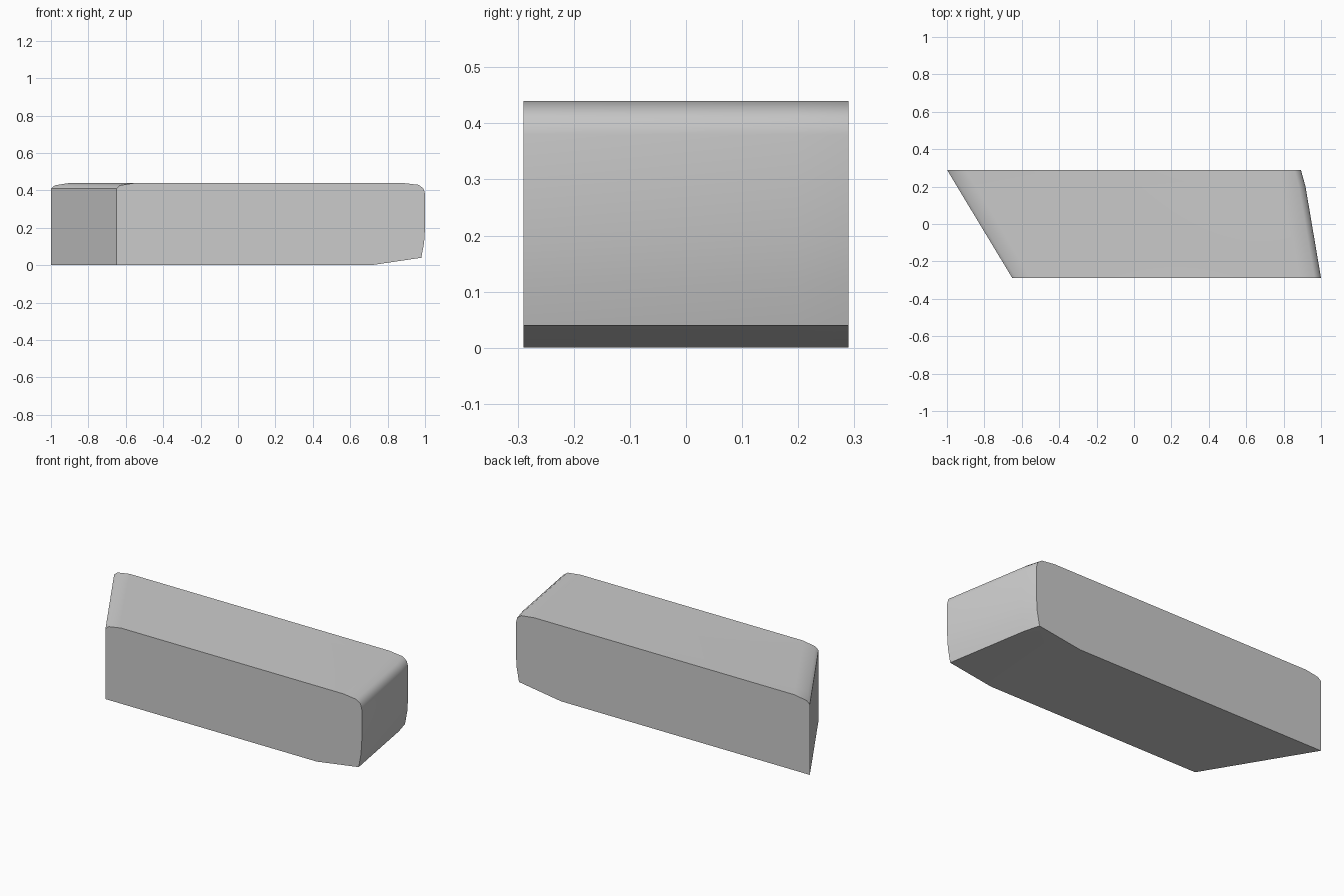
import bpy
import bmesh

cube = bpy.data.objects.get("Cube")
if cube:
    bpy.data.objects.remove(cube, do_unlink=True)

grey = bpy.data.materials.new("plain_grey")
grey.use_nodes = True
colour = (0.6, 0.6, 0.6, 1)
grey.diffuse_color = colour
grey.node_tree.nodes["Principled BSDF"].inputs["Base Color"].default_value = colour

# Outline as (end, inset from that end, height): rounded top, cut-up lower right
OUTLINE = [
    ("left", 0, 0), ("right", 0.29, 0), ("right", 0.02, 0.04),
    ("right", 0.005, 0.12), ("right", 0, 0.2), ("right", 0, 0.38),
    ("right", 0.008, 0.41), ("right", 0.035, 0.43), ("right", 0.12, 0.44),
    ("left", 0.1, 0.44), ("left", 0.02, 0.427), ("left", 0, 0.41),
]

# Cross-sections from front to back: depth, left end, right end
SECTIONS = [(-0.29, -0.65, 1.0), (0.2, -0.946, 0.917), (0.29, -1.0, 0.892)]


def section_ring(bm, y, left, right):
    return [bm.verts.new((left + inset if end == "left" else right - inset, y, z))
            for end, inset, z in OUTLINE]


# Loft the sections into one slanted block
bm = bmesh.new()
rings = [section_ring(bm, *s) for s in SECTIONS]
n = len(OUTLINE)
for a, b in zip(rings, rings[1:]):
    for i in range(n):
        j = (i + 1) % n
        bm.faces.new((a[i], a[j], b[j], b[i]))
bm.faces.new(rings[0])
bm.faces.new(rings[-1])
bmesh.ops.recalc_face_normals(bm, faces=bm.faces)

mesh = bpy.data.meshes.new("slanted_block")
bm.to_mesh(mesh)
bm.free()
mesh.materials.append(grey)
block = bpy.data.objects.new("slanted_block", mesh)
bpy.context.collection.objects.link(block)

# Smooth the rounded ends, keep the hard edges
bpy.ops.object.select_all(action="DESELECT")
block.select_set(True)
bpy.context.view_layer.objects.active = block
bpy.ops.object.shade_smooth_by_angle(angle=0.7)
